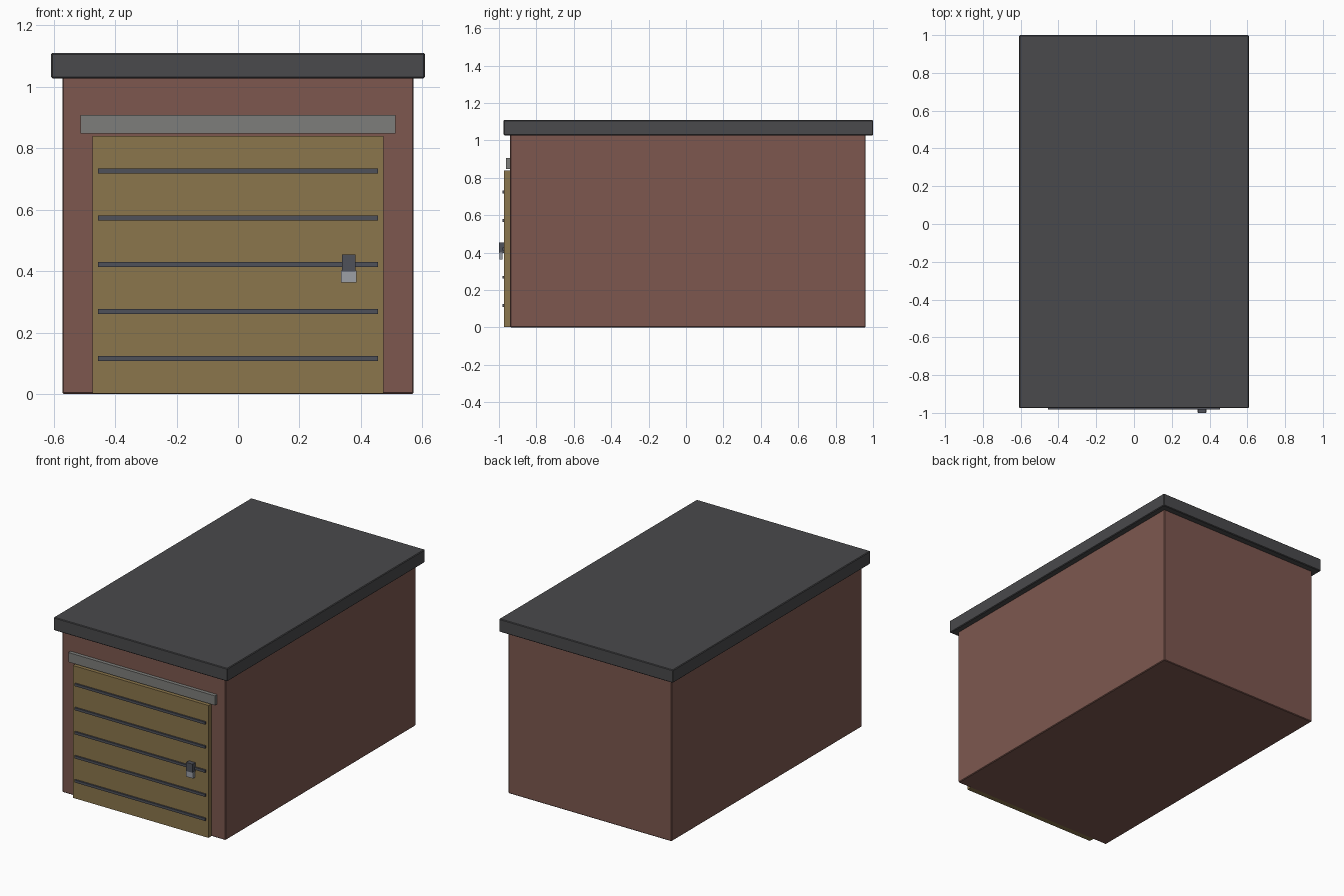
import bpy

if "Cube" in bpy.data.objects:
    bpy.data.objects.remove(bpy.data.objects["Cube"])


def material(name, rgb):
    # sRGB 0-255 to linear
    mat = bpy.data.materials.new(name)
    mat.diffuse_color = (*[(c / 255) ** 2.2 for c in rgb], 1)
    mat.use_nodes = True
    mat.node_tree.nodes["Principled BSDF"].inputs["Base Color"].default_value = mat.diffuse_color
    return mat


brick = material("brick", (124, 88, 80))
felt = material("roof_felt", (75, 75, 77))
wood = material("door_wood", (138, 117, 77))
dark = material("dark_metal", (80, 82, 90))
concrete = material("lintel_grey", (125, 125, 122))
steel = material("steel", (155, 158, 165))


def box(name, x, y, z, mat, bevel=0):
    """Box from (min, max) ranges on each axis."""
    bpy.ops.mesh.primitive_cube_add(
        size=1, location=[(a + b) / 2 for a, b in (x, y, z)])
    ob = bpy.context.object
    ob.name = name
    ob.scale = [b - a for a, b in (x, y, z)]
    bpy.ops.object.transform_apply(location=False, rotation=False, scale=True)
    ob.data.materials.append(mat)
    if bevel:
        mod = ob.modifiers.new("edge_bevel", 'BEVEL')
        mod.width = bevel
        mod.segments = 1
    return ob


# Main building and flat overhanging roof
box("walls", (-0.571, 0.571), (-0.94, 0.96), (0, 1.04), brick, 0.004)
box("roof", (-0.608, 0.608), (-0.975, 1.0), (1.027, 1.109), felt, 0.004)

# Garage door with lintel above
box("garage_door", (-0.474, 0.474), (-0.972, -0.93), (0.002, 0.839), wood)
box("lintel", (-0.513, 0.513), (-0.963, -0.93), (0.847, 0.907), concrete)

# Horizontal grooves strips across the door
for i in range(5):
    zc = 0.116 + i * 0.1523
    box(f"door_strip_{i + 1}", (-0.456, 0.456), (-0.982, -0.965),
        (zc - 0.008, zc + 0.008), dark)

# Latch plate and handle
box("latch_plate", (0.338, 0.382), (-1.0, -0.97), (0.399, 0.454), dark)
box("latch_handle", (0.335, 0.385), (-0.998, -0.982), (0.363, 0.401), steel)
